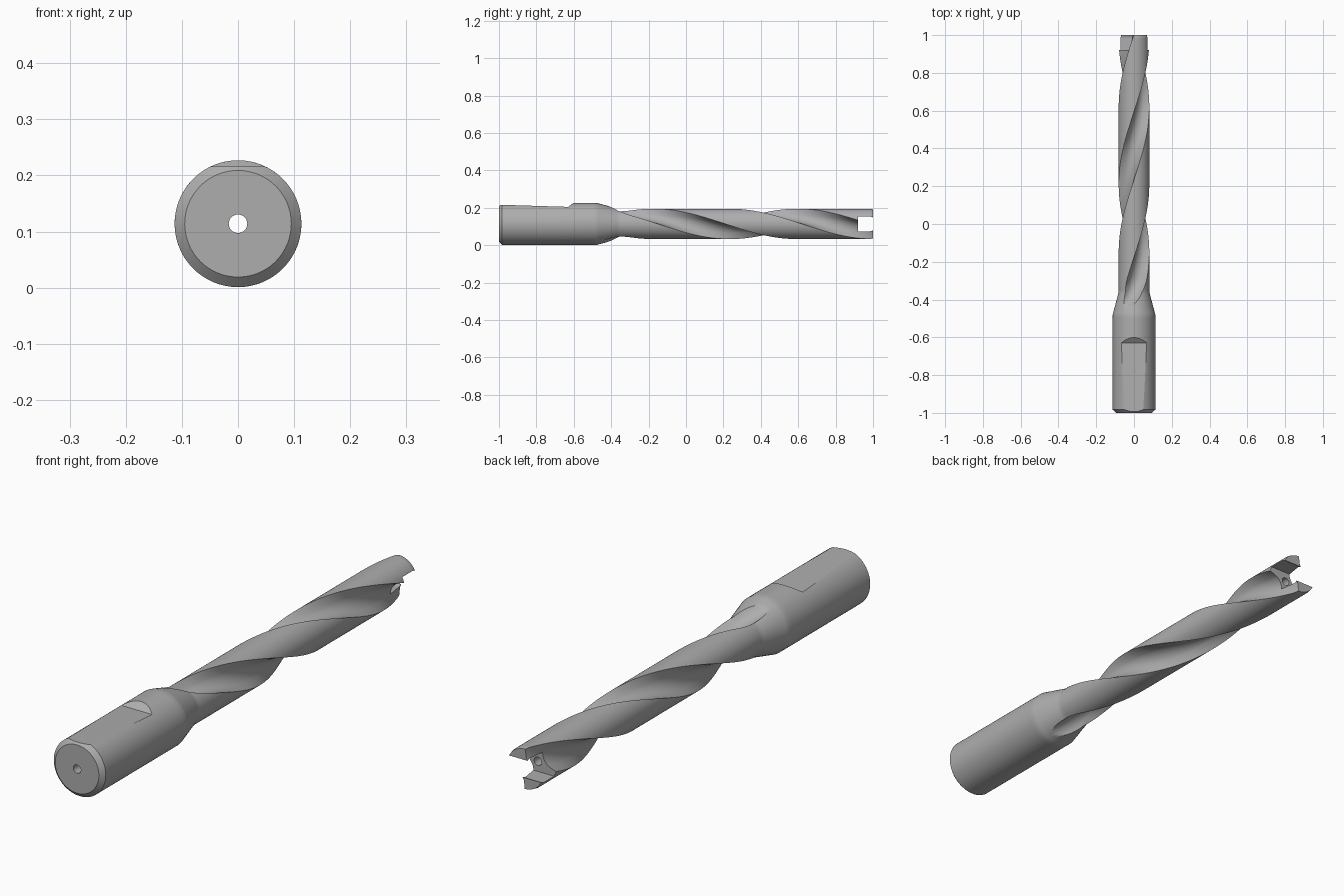
import bpy, bmesh, math
from mathutils import Matrix, Vector

cube = bpy.data.objects.get("Cube")
if cube:
    bpy.data.objects.remove(cube)

AXIS_Z = 0.114
LAND_R, SHANK_R, CORE_R, FLUTE_R = 0.081, 0.113, 0.03, 0.0575
TWIST = math.pi / 0.77
FLUTE_SEG, LAND_SEG = 20, 28

steel = bpy.data.materials.new("grey steel")
steel.use_nodes = True
steel.diffuse_color = (0.42, 0.42, 0.42, 1)
steel.node_tree.nodes["Principled BSDF"].inputs["Base Color"].default_value = (0.42, 0.42, 0.42, 1)


def make_object(name, bm):
    bmesh.ops.recalc_face_normals(bm, faces=bm.faces)
    mesh = bpy.data.meshes.new(name)
    bm.to_mesh(mesh)
    bm.free()
    mesh.materials.append(steel)
    obj = bpy.data.objects.new(name, mesh)
    bpy.context.collection.objects.link(obj)
    return obj


def outer_radius(y):
    # chamfered shank, conical neck, slim fluted body with eased tip
    profile = [(-1, 0.095), (-0.983, SHANK_R), (-0.48, SHANK_R),
               (-0.36, LAND_R), (0.985, LAND_R), (1, 0.078)]
    for (y0, r0), (y1, r1) in zip(profile, profile[1:]):
        if y <= y1:
            return r0 + (r1 - r0) * (y - y0) / (y1 - y0)
    return profile[-1][1]


def section(y):
    # polar outline with two opposite round flutes, turned along the helix
    R = outer_radius(y)
    run_out = max(0, -0.28 - y) / 0.17
    c = CORE_R + FLUTE_R + 0.08 * min(run_out, 2) ** 2
    w = math.asin(FLUTE_R / c)
    if R < c * math.cos(w):
        cos_w = (R * R + c * c - FLUTE_R ** 2) / (2 * R * c)
        w = math.acos(min(1, cos_w))
    w = max(w, 0.2)
    turn = (max(y, -0.5) - 0.03) * TWIST + math.pi / 2
    ring = []
    for side in (0, math.pi):
        for i in range(FLUTE_SEG + 1):
            a = -w + 2 * w * i / FLUTE_SEG
            disc = max(0, FLUTE_R ** 2 - (c * math.sin(a)) ** 2)
            ring.append((a + side, min(R, c * math.cos(a) - math.sqrt(disc))))
        start, end = w + 0.015, math.pi - w - 0.015
        for i in range(LAND_SEG + 1):
            ring.append((start + (end - start) * i / LAND_SEG + side, R))
    return [Vector((r * math.sin(a + turn), y, AXIS_Z + r * math.cos(a + turn))) for a, r in ring]


# Drill body: rings skinned along the axis
stations = [-1, -0.983, -0.75, -0.5, -0.48]
stations += [-0.47 + 0.01 * i for i in range(146)] + [0.985, 1]
bm = bmesh.new()
rings = [[bm.verts.new(p) for p in section(y)] for y in stations]
n = len(rings[0])
for a, b in zip(rings, rings[1:]):
    for i in range(n):
        j = (i + 1) % n
        bm.faces.new((a[i], a[j], b[j], b[i]))
bm.faces.new(rings[0])
bm.faces.new(rings[-1])
body = make_object("drill_body", bm)

# Cutter for the coolant bore
bm = bmesh.new()
bmesh.ops.create_cone(bm, cap_ends=True, segments=32, radius1=0.0165, radius2=0.0165, depth=2.2,
                      matrix=Matrix.Translation((0, 0, AXIS_Z)) @ Matrix.Rotation(math.pi / 2, 4, "X"))
bore = make_object("bore_cutter", bm)


def prism(name, outline, half_width):
    # side outline in y and z, extruded across x
    bm = bmesh.new()
    face = bm.faces.new([bm.verts.new((-half_width, y, z)) for y, z in outline])
    out = bmesh.ops.extrude_face_region(bm, geom=[face])
    verts = [v for v in out["geom"] if isinstance(v, bmesh.types.BMVert)]
    bmesh.ops.translate(bm, verts=verts, vec=(2 * half_width, 0, 0))
    return make_object(name, bm)


# Cutters for the sloping clamping flat and the insert slot at the tip
flat = prism("flat_cutter", [(-1.05, 0.218), (-0.63, 0.205), (-0.575, 0.247), (-1.05, 0.26)], 0.15)
lo, hi = AXIS_Z - 0.04, AXIS_Z + 0.04
slot = prism("slot_cutter", [(0.92, lo), (0.985, lo), (1.02, lo + 0.012), (1.02, hi - 0.012),
                             (0.985, hi), (0.92, hi)], 0.15)

bpy.ops.object.select_all(action="DESELECT")
bpy.context.view_layer.objects.active = body
body.select_set(True)
for cutter in (bore, flat, slot):
    cutter.hide_render = True
    mod = body.modifiers.new(cutter.name, "BOOLEAN")
    mod.operation = "DIFFERENCE"
    mod.solver = "EXACT"
    mod.object = cutter
    bpy.ops.object.modifier_apply(modifier=mod.name)
    bpy.data.objects.remove(cutter)

bpy.ops.object.shade_smooth_by_angle(angle=math.radians(25))
